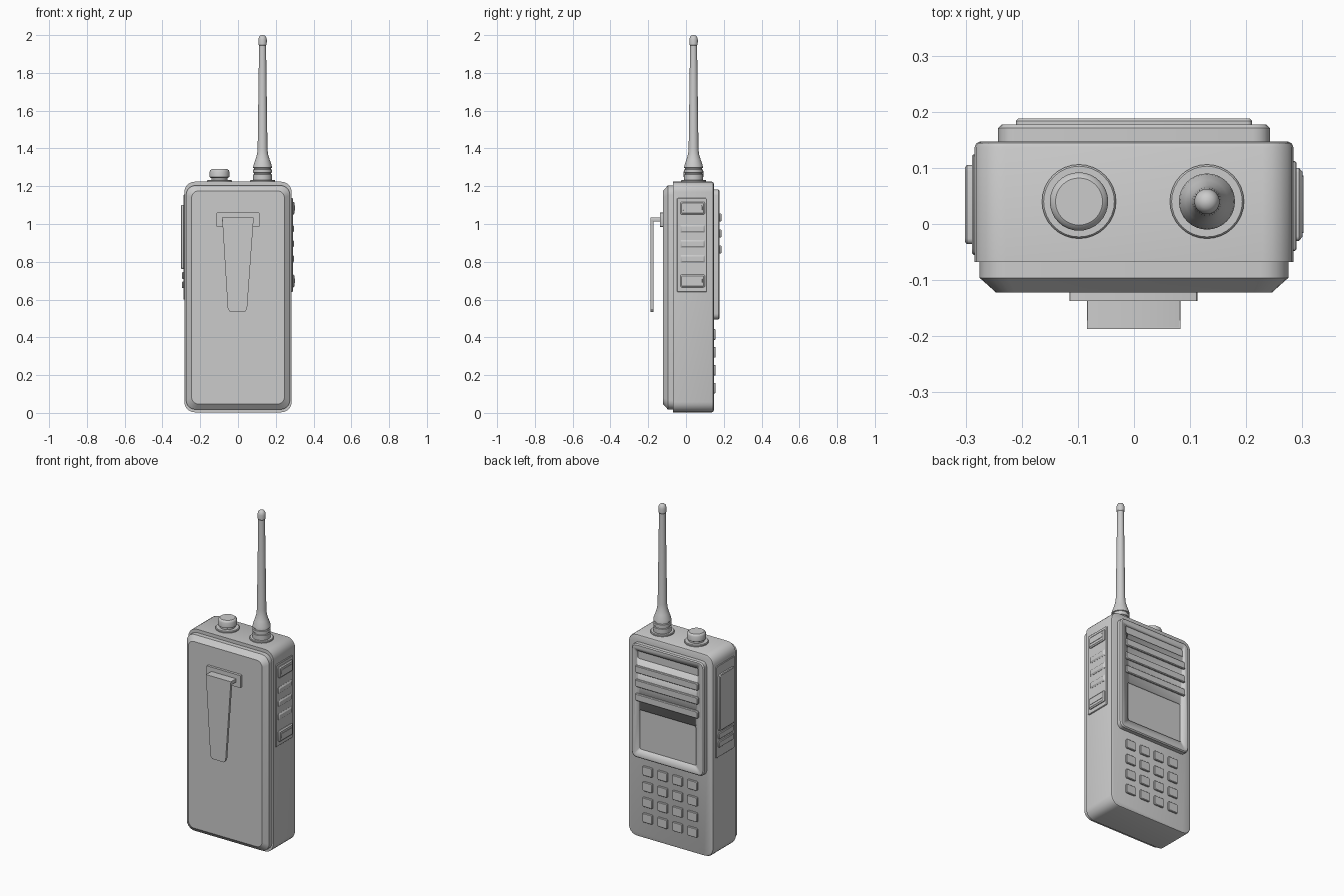
import bpy, bmesh, math

if "Cube" in bpy.data.objects:
    bpy.data.objects.remove(bpy.data.objects["Cube"])


def finish(name, bm):
    bmesh.ops.recalc_face_normals(bm, faces=bm.faces)
    me = bpy.data.meshes.new(name)
    bm.to_mesh(me)
    bm.free()
    ob = bpy.data.objects.new(name, me)
    bpy.context.collection.objects.link(ob)
    bpy.ops.object.select_all(action='DESELECT')
    bpy.context.view_layer.objects.active = ob
    ob.select_set(True)
    bpy.ops.object.shade_smooth_by_angle(angle=math.radians(32))
    return ob


def outline(u0, u1, v0, v1, r, inset, seg):
    """Points of a rounded rectangle, shrunk by inset."""
    r = max(r - inset * 0.5, 0.002)
    u0, u1, v0, v1 = u0 + inset, u1 - inset, v0 + inset, v1 - inset
    corners = [(u1 - r, v1 - r, 0), (u0 + r, v1 - r, 90), (u0 + r, v0 + r, 180), (u1 - r, v0 + r, 270)]
    pts = []
    for cu, cv, a in corners:
        for i in range(seg + 1):
            t = math.radians(a + 90 * i / seg)
            pts.append((cu + r * math.cos(t), cv + r * math.sin(t)))
    return pts


def slab(name, axis, u, v, r, layers, seg=4):
    """Rounded rectangle lofted along axis; layers are (depth, inset)."""
    bm = bmesh.new()
    rings = []
    for d, inset in layers:
        pts = outline(*u, *v, r, inset, seg)
        rings.append([bm.verts.new((p, d, q) if axis == 'y' else (d, p, q)) for p, q in pts])
    n = len(rings[0])
    for a, b in zip(rings, rings[1:]):
        for i in range(n):
            bm.faces.new((a[i], a[(i + 1) % n], b[(i + 1) % n], b[i]))
    bm.faces.new(rings[0])
    bm.faces.new(rings[-1])
    return finish(name, bm)


def lathe(name, x, y, profile, n=32):
    """Revolve (radius, z) points about a vertical axis."""
    bm = bmesh.new()
    rings = [[bm.verts.new((x + r * math.cos(2 * math.pi * i / n), y + r * math.sin(2 * math.pi * i / n), z))
              for i in range(n)] for r, z in profile]
    for a, b in zip(rings, rings[1:]):
        for i in range(n):
            bm.faces.new((a[i], a[(i + 1) % n], b[(i + 1) % n], b[i]))
    bm.faces.new(rings[0])
    bm.faces.new(rings[-1])
    return finish(name, bm)


# Main housing and battery pack
slab("body", 'y', (-0.284, 0.284), (0.003, 1.224), 0.055,
     [(-0.068, 0), (0.137, 0), (0.144, 0.003), (0.147, 0.01)], 5)
slab("battery_pack", 'y', (-0.275, 0.275), (0.018, 1.204), 0.05,
     [(-0.06, 0), (-0.096, 0), (-0.122, 0.029)], 5)

# Raised face panel with a recessed speaker slot and screen
panel = slab("face_panel", 'y', (-0.242, 0.242), (0.495, 1.182), 0.03,
             [(0.14, 0), (0.171, 0), (0.177, 0.006)])
for name, u, v in (("slot_cutter", (-0.205, 0.205), (1.093, 1.143)),
                   ("screen_cutter", (-0.19, 0.19), (0.548, 0.79))):
    cut = slab(name, 'y', u, v, 0.01, [(0.167, 0), (0.2, 0)], 3)
    cut.hide_render = True
    mod = panel.modifiers.new(name, 'BOOLEAN')
    mod.object = cut
    mod.solver = 'EXACT'
    bpy.context.view_layer.objects.active = panel
    bpy.ops.object.modifier_apply(modifier=mod.name)
    bpy.data.objects.remove(cut)

# Speaker bars
for i in range(3):
    z = 1.034 - 0.0845 * i
    slab(f"speaker_bar_{i + 1}", 'y', (-0.21, 0.21), (z - 0.022, z + 0.022), 0.008,
         [(0.17, 0), (0.184, 0), (0.188, 0.004)], 3)

# Keypad
for row in range(4):
    for col in range(4):
        x, z = -0.15 + 0.1 * col, 0.415 - 0.0945 * row
        slab(f"key_{row + 1}_{col + 1}", 'y', (x - 0.033, x + 0.033), (z - 0.028, z + 0.028), 0.007,
             [(0.14, 0), (0.154, 0), (0.157, 0.003)], 2)

# Right side: plate, two end buttons, three grip ribs
slab("right_side_plate", 'x', (-0.048, 0.112), (0.64, 1.137), 0.006,
     [(0.275, 0), (0.287, 0), (0.29, 0.003)], 2)
for name, z0, z1 in (("right_upper_button", 1.05, 1.117), ("right_lower_button", 0.665, 0.732)):
    slab(name, 'x', (-0.03, 0.1), (z0, z1), 0.008, [(0.28, 0), (0.294, 0), (0.3, 0.007)], 3)
    slab(name + "_lip", 'x', (-0.018, 0.088), (z0 + 0.02, z1 - 0.018), 0.005, [(0.29, 0), (0.302, 0.002)], 2)
for i in range(3):
    z = 0.975 - 0.08 * i
    slab(f"right_rib_{i + 1}", 'x', (-0.03, 0.1), (z - 0.02, z + 0.02), 0.005,
         [(0.28, 0), (0.291, 0), (0.297, 0.008)], 2)

# Left side: plate, talk button, two small buttons
slab("left_side_plate", 'x', (-0.055, 0.124), (0.6, 1.155), 0.01,
     [(-0.275, 0), (-0.286, 0), (-0.289, 0.003)], 2)
slab("talk_button", 'x', (-0.036, 0.105), (0.762, 1.1), 0.01,
     [(-0.28, 0), (-0.298, 0), (-0.301, 0.004)], 3)
for i, z in enumerate((0.728, 0.678)):
    slab(f"left_small_button_{i + 1}", 'x', (-0.036, 0.105), (z - 0.018, z + 0.018), 0.006,
         [(-0.28, 0), (-0.293, 0), (-0.296, 0.003)], 2)

# Belt clip: mount, bridge and tapered tongue
slab("clip_mount", 'y', (-0.115, 0.113), (0.985, 1.06), 0.004, [(-0.115, 0), (-0.137, 0)], 2)
slab("clip_bridge", 'y', (-0.084, 0.083), (1.012, 1.034), 0.003, [(-0.13, 0), (-0.184, 0), (-0.187, 0.003)], 2)
bm = bmesh.new()
shape = [(-0.084, 1.034), (0.083, 1.034), (0.048, 0.55), (0.036, 0.535), (-0.042, 0.535), (-0.054, 0.55)]
front, back = [[bm.verts.new((x, y, z)) for x, z in shape] for y in (-0.187, -0.172)]
bm.faces.new(front)
bm.faces.new(back)
for i in range(6):
    j = (i + 1) % 6
    bm.faces.new((front[i], front[j], back[j], back[i]))
finish("clip_tongue", bm)

# Volume knob and antenna on matching collars
for name, x in (("knob_collar", -0.098), ("antenna_collar", 0.13)):
    lathe(name, x, 0.04, [(0.066, 1.21), (0.066, 1.23), (0.063, 1.234)])
lathe("volume_knob", -0.098, 0.04,
      [(0.043, 1.22), (0.043, 1.243), (0.052, 1.248), (0.052, 1.278), (0.049, 1.285), (0.042, 1.29)])
lathe("antenna", 0.13, 0.04,
      [(0.05, 1.22), (0.05, 1.262), (0.045, 1.264), (0.045, 1.27), (0.05, 1.272), (0.05, 1.288),
       (0.045, 1.29), (0.045, 1.296), (0.05, 1.298), (0.048, 1.312), (0.038, 1.34), (0.029, 1.37),
       (0.026, 1.4), (0.0185, 1.945), (0.022, 1.95), (0.0225, 1.975), (0.019, 1.99), (0.012, 1.997), (0.004, 2.0)])
